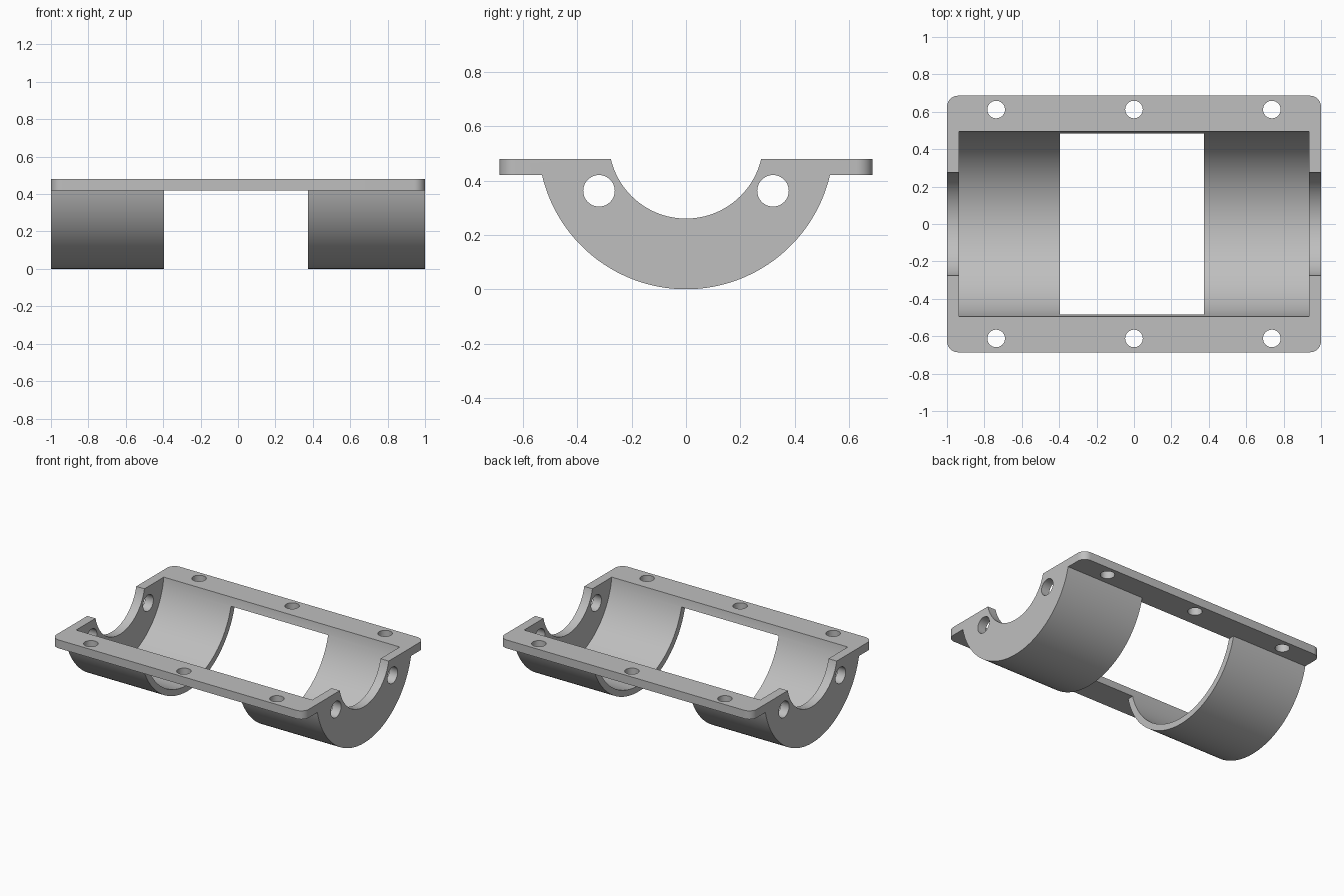
import bpy, bmesh, math
from mathutils import Matrix, Vector

cube = bpy.data.objects.get("Cube")
if cube:
    bpy.data.objects.remove(cube, do_unlink=True)

AXIS_Z = 0.544       # height of the bore axis
OUTER_R = 0.544
BORE_R = 0.50
MOUTH_R = 0.284
TOP, UNDER = 0.48, 0.42   # flange faces
HALF_X, HALF_Y = 1.0, 0.686

grey = bpy.data.materials.new("plain_grey")
grey.use_nodes = True
colour = (0.52, 0.52, 0.52, 1)
grey.diffuse_color = colour
grey.node_tree.nodes["Principled BSDF"].inputs["Base Color"].default_value = colour


def prism(name, points, direction):
    """Extrude a closed outline along a direction."""
    bm = bmesh.new()
    face = bm.faces.new([bm.verts.new(p) for p in points])
    ext = bmesh.ops.extrude_face_region(bm, geom=[face])
    moved = [v for v in ext["geom"] if isinstance(v, bmesh.types.BMVert)]
    bmesh.ops.translate(bm, verts=moved, vec=Vector(direction))
    bmesh.ops.recalc_face_normals(bm, faces=bm.faces)
    mesh = bpy.data.meshes.new(name)
    bm.to_mesh(mesh)
    bm.free()
    mesh.materials.append(grey)
    obj = bpy.data.objects.new(name, mesh)
    bpy.context.collection.objects.link(obj)
    return obj


def arc(r, start, end, steps):
    return [(r * math.cos(start + (end - start) * i / steps),
             r * math.sin(start + (end - start) * i / steps)) for i in range(steps + 1)]


def rod(name, r, x0, x1, y=0, z=AXIS_Z, steps=128):
    ring = arc(r, 0, math.tau, steps)[:-1]
    return prism(name, [(x0, y + a, z + b) for a, b in ring], (x1 - x0, 0, 0))


def combine(target, other, operation):
    mod = target.modifiers.new(operation.lower(), "BOOLEAN")
    mod.operation, mod.solver, mod.object = operation, "EXACT", other
    bpy.context.view_layer.update()
    graph = bpy.context.evaluated_depsgraph_get()
    result = bpy.data.meshes.new_from_object(target.evaluated_get(graph))
    target.modifiers.clear()
    target.data = result
    bpy.data.objects.remove(other, do_unlink=True)


# Flange plate with rounded corners
c = 0.06
outline = []
for i, (sx, sy) in enumerate([(1, 1), (-1, 1), (-1, -1), (1, -1)]):
    start = i * math.pi / 2
    for a, b in arc(c, start, start + math.pi / 2, 10):
        outline.append((sx * (HALF_X - c) + a, sy * (HALF_Y - c) + b, UNDER))
housing = prism("bearing_housing", outline, (0, 0, TOP - UNDER))

# Rounded trough below the flange, overlapping into it
lift = math.asin((AXIS_Z - (TOP + UNDER) / 2) / OUTER_R)
trough = arc(OUTER_R, math.pi + lift, math.tau - lift, 80)
combine(housing, prism("trough", [(-HALF_X, a, AXIS_Z + b) for a, b in trough],
                       (2 * HALF_X, 0, 0)), "UNION")

# Main bore between the end walls, and the narrower mouth through them
combine(housing, rod("bore", BORE_R, -0.935, 0.935), "DIFFERENCE")
combine(housing, rod("mouth", MOUTH_R, -1.1, 1.1), "DIFFERENCE")

# Open window under the flange
combine(housing, prism("window", [(-0.395, -0.6, -0.1), (0.375, -0.6, -0.1),
                                  (0.375, 0.6, -0.1), (-0.395, 0.6, -0.1)],
                       (0, 0, UNDER + 0.1)), "DIFFERENCE")

# Holes through the end walls and bolt holes through the flange
for side in (-1, 1):
    for end in (-1, 1):
        combine(housing, rod("wall_hole", 0.058, end * 0.9, end * 1.1,
                             side * 0.32, 0.362, 40), "DIFFERENCE")
    for x in (-0.737, 0, 0.737):
        ring = arc(0.047, 0, math.tau, 40)[:-1]
        combine(housing, prism("bolt_hole", [(x + a, side * 0.612 + b, 0.38) for a, b in ring],
                               (0, 0, 0.2)), "DIFFERENCE")

# Smooth curved walls, crisp edges
bpy.ops.object.select_all(action="DESELECT")
housing.select_set(True)
bpy.context.view_layer.objects.active = housing
bpy.ops.object.shade_smooth_by_angle(angle=math.radians(30))
